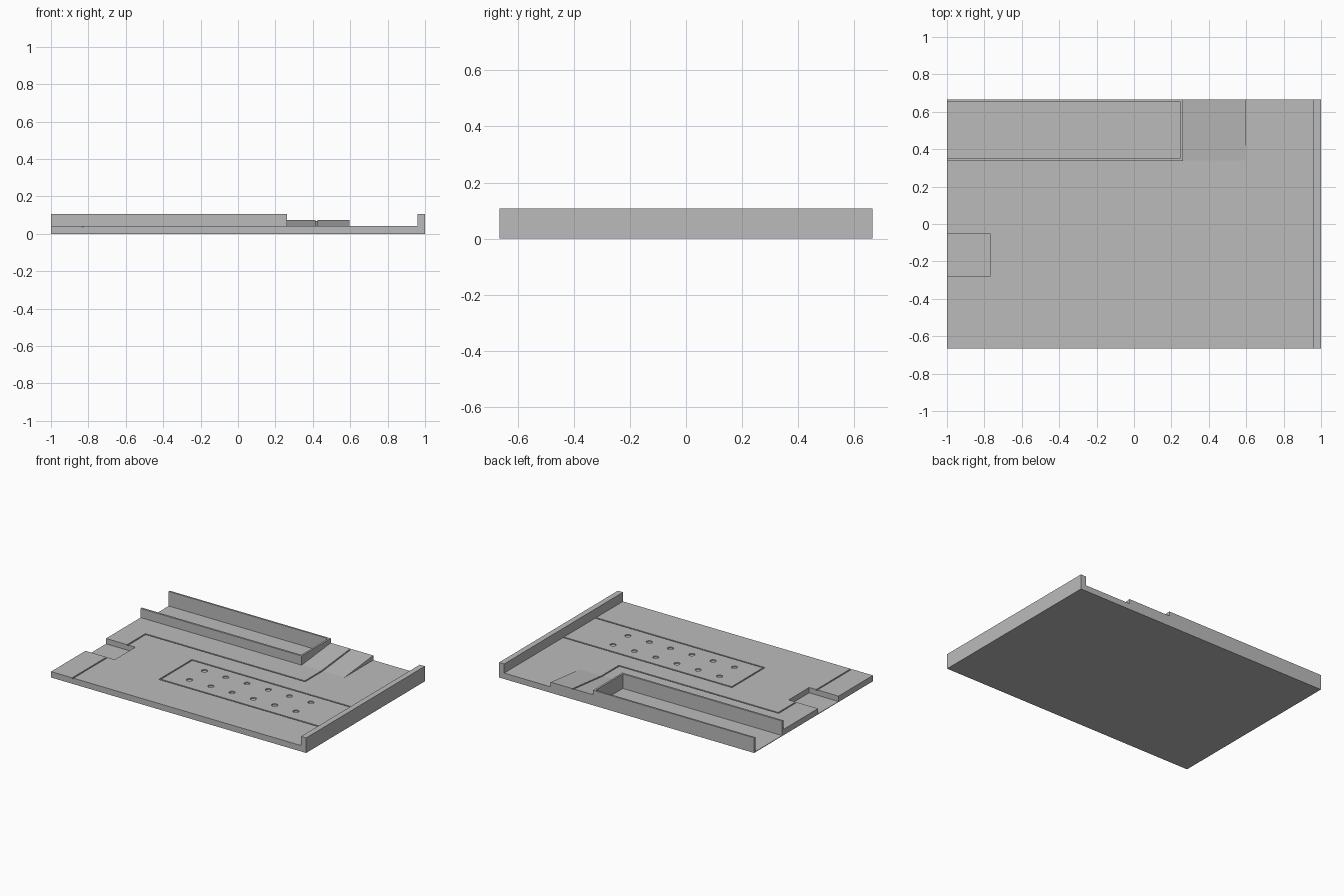
import bpy
import bmesh
from mathutils import Matrix, Vector

cube = bpy.data.objects.get("Cube")
if cube:
    bpy.data.objects.remove(cube, do_unlink=True)

grey = bpy.data.materials.new("plain grey")
grey.use_nodes = True
colour = (0.5, 0.5, 0.5, 1)
grey.diffuse_color = colour
grey.node_tree.nodes["Principled BSDF"].inputs["Base Color"].default_value = colour

TOP, HIGH, FLOOR = 0.042, 0.107, 0.004
HALF_Y = 0.665
GROOVE_W, GROOVE_Z = 0.01, TOP - 0.006


def add_object(name, bm):
    bmesh.ops.recalc_face_normals(bm, faces=bm.faces)
    mesh = bpy.data.meshes.new(name)
    bm.to_mesh(mesh)
    bm.free()
    mesh.materials.append(grey)
    obj = bpy.data.objects.new(name, mesh)
    bpy.context.collection.objects.link(obj)
    return obj


def prism(name, points, start, sweep):
    """Extrude a closed outline of 3D points along a vector."""
    bm = bmesh.new()
    face = bm.faces.new([bm.verts.new(Vector(p) + Vector(start)) for p in points])
    new = bmesh.ops.extrude_face_region(bm, geom=[face])["geom"]
    verts = [v for v in new if isinstance(v, bmesh.types.BMVert)]
    bmesh.ops.translate(bm, vec=sweep, verts=verts)
    return add_object(name, bm)


def box(name, x0, x1, y0, y1, z0, z1):
    outline = [(x0, y0, 0), (x1, y0, 0), (x1, y1, 0), (x0, y1, 0)]
    return prism(name, outline, (0, 0, z0), (0, 0, z1 - z0))


def combine(target, tool, operation):
    mod = target.modifiers.new(operation, "BOOLEAN")
    mod.object, mod.operation, mod.solver = tool, operation, "EXACT"
    bpy.context.view_layer.objects.active = target
    bpy.ops.object.modifier_apply(modifier=mod.name)
    bpy.data.objects.remove(tool, do_unlink=True)


def groove(x0, x1, y0, y1):
    combine(tray, box("groove", x0, x1, y0, y1, GROOVE_Z, HIGH), "DIFFERENCE")


# Flat plate with the raised end wall
profile = [(-1, 0, 0), (1, 0, 0), (1, 0, HIGH), (0.96, 0, HIGH),
           (0.96, 0, TOP), (-1, 0, TOP)]
tray = prism("base_plate", profile, (0, -HALF_Y, 0), (0, 2 * HALF_Y, 0))

# Ramp rising to the back edge
ramp = [(0, 0.34, 0.02), (0, HALF_Y, 0.02), (0, HALF_Y, 0.075), (0, 0.34, TOP)]
combine(tray, prism("ramp", ramp, (0.2, 0, 0), (0.395, 0, 0)), "UNION")

# Long bay with thin walls, open at the right end
combine(tray, box("bay_block", -1, 0.262, 0.338, HALF_Y, 0, HIGH), "UNION")
combine(tray, box("bay_hollow", -1.1, 0.249, 0.352, 0.652, FLOOR, 0.2), "DIFFERENCE")

# Edge notch
combine(tray, box("notch", -1.1, -0.77, -0.28, -0.05, FLOOR, 0.2), "DIFFERENCE")

# Routed line from the front edge, across the plate and up the ramp
w = GROOVE_W / 2
groove(-0.83 - w, -0.83 + w, -0.7, 0.15 + w)
groove(-0.83, 0.42, 0.15 - w, 0.15 + w)
rising = [(0, 0.15 - w, GROOVE_Z), (0, 0.34, GROOVE_Z), (0, 0.7, GROOVE_Z + 0.0365),
          (0, 0.7, 0.2), (0, 0.15 - w, 0.2)]
combine(tray, prism("ramp_groove", rising, (0.42 - w, 0, 0), (GROOVE_W, 0, 0)), "DIFFERENCE")

# Scored panel outline running to the end wall
for y in (-0.36, 0):
    groove(-0.36 - w, 0.958, y - w, y + w)
groove(-0.36 - w, -0.36 + w, -0.36, 0)

# Two rows of shallow round holes
holes = bmesh.new()
for column in range(6):
    for y in (-0.257, -0.09):
        spot = Matrix.Translation((-0.2 + column * 0.167, y, TOP))
        bmesh.ops.create_cone(holes, cap_ends=True, segments=20, radius1=0.02,
                              radius2=0.02, depth=0.016, matrix=spot)
combine(tray, add_object("holes", holes), "DIFFERENCE")
